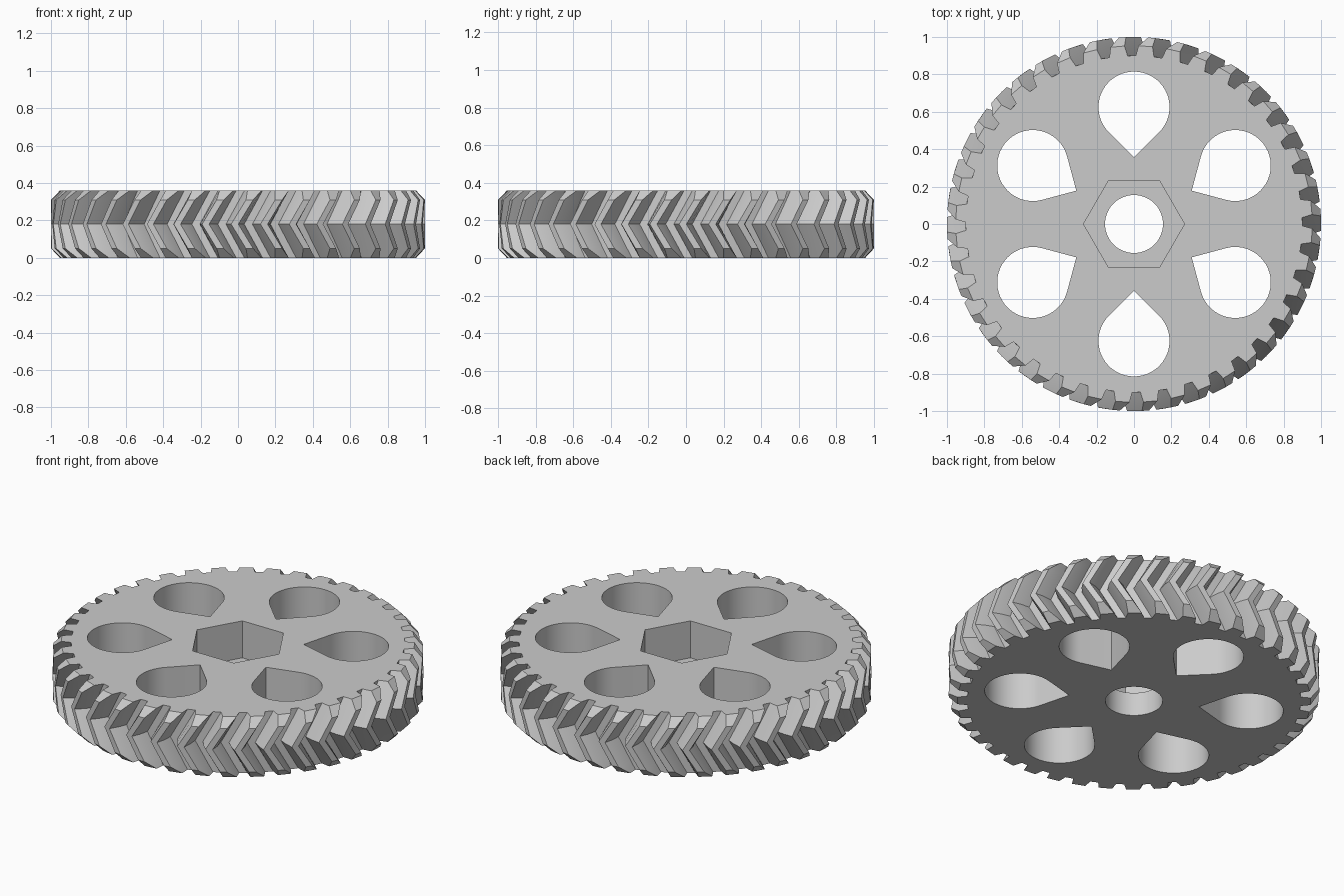
import bpy
import bmesh
from math import cos, sin, pi, radians

if "Cube" in bpy.data.objects:
    bpy.data.objects.remove(bpy.data.objects["Cube"])

HEIGHT = 0.36
MID = HEIGHT / 2
CHAMFER = 0.05
TEETH = 40
TWIST = 6.3      # degrees each tooth sweeps from the middle to either face
PHASE = -1.0     # tooth angle at the middle plane

# Half angle (degrees) and radius of one tooth flank
ROOT, PITCH, TIP = (3.1, 0.90), (2.25, 0.953), (1.1, 1.0)


def polar(r, degrees):
    a = radians(degrees)
    return r * cos(a), r * sin(a)


def mesh_object(name, bm):
    bmesh.ops.recalc_face_normals(bm, faces=bm.faces[:])
    mesh = bpy.data.meshes.new(name)
    bm.to_mesh(mesh)
    bm.free()
    obj = bpy.data.objects.new(name, mesh)
    bpy.context.collection.objects.link(obj)
    return obj


def toothed_ring(bm, z):
    """Outline of all teeth at one height; the tips are cut away on the end faces."""
    tip = PITCH if z in (0, HEIGHT) else TIP
    half = [ROOT, PITCH, tip]
    outline = [(-a, r) for a, r in half] + [(a, r) for a, r in reversed(half)]
    turn = PHASE + TWIST * abs(z - MID) / MID
    return [bm.verts.new((*polar(r, turn + a + i * 360 / TEETH), z))
            for i in range(TEETH) for a, r in outline]


def prism(name, points, z0, z1):
    bm = bmesh.new()
    low, high = ([bm.verts.new((x, y, z)) for x, y in points] for z in (z0, z1))
    bm.faces.new(low)
    bm.faces.new(high)
    for i in range(len(points)):
        j = (i + 1) % len(points)
        bm.faces.new((low[i], low[j], high[j], high[i]))
    return mesh_object(name, bm)


def cut(target, cutter):
    cutter.hide_render = True
    mod = target.modifiers.new("cut", 'BOOLEAN')
    mod.operation = 'DIFFERENCE'
    mod.solver = 'EXACT'
    mod.object = cutter
    bpy.ops.object.modifier_apply(modifier=mod.name)
    bpy.data.objects.remove(cutter)


# Herringbone body: stacked tooth outlines bridged together and capped
bm = bmesh.new()
rings = [toothed_ring(bm, z) for z in (0, CHAMFER, MID, HEIGHT - CHAMFER, HEIGHT)]
for low, high in zip(rings, rings[1:]):
    for i in range(len(low)):
        j = (i + 1) % len(low)
        bm.faces.new((low[i], low[j], high[j], high[i]))
bm.faces.new(rings[0])
bm.faces.new(rings[-1])
bmesh.ops.remove_doubles(bm, verts=bm.verts[:], dist=0.0001)
gear = mesh_object("herringbone_gear", bm)
for other in bpy.context.selected_objects:
    other.select_set(False)
gear.select_set(True)
bpy.context.view_layer.objects.active = gear

# Six teardrop openings pointing at the hub
for k in range(6):
    turn = 30 + 60 * k
    cx, cy = polar(0.625, turn)
    drop = [polar(0.625 - 0.19 * 2 ** 0.5, turn)]
    for i in range(41):
        x, y = polar(0.19, turn - 135 + 270 * i / 40)
        drop.append((cx + x, cy + y))
    cut(gear, prism("teardrop_cutter", drop, -0.1, HEIGHT + 0.1))

# Hexagonal nut pocket from above and round bore through the hub
cut(gear, prism("hex_cutter", [polar(0.27, 60 * i) for i in range(6)], 0.14, HEIGHT + 0.1))
cut(gear, prism("bore_cutter", [polar(0.155, 7.5 * i) for i in range(48)], -0.1, 0.25))

# Plain grey finish
grey = bpy.data.materials.new("light_grey")
grey.use_nodes = True
grey.diffuse_color = (0.6, 0.6, 0.6, 1)
grey.node_tree.nodes["Principled BSDF"].inputs["Base Color"].default_value = (0.6, 0.6, 0.6, 1)
gear.data.materials.clear()
gear.data.materials.append(grey)
for face in gear.data.polygons:
    face.material_index = 0
bpy.ops.object.shade_smooth_by_angle(angle=radians(20))
